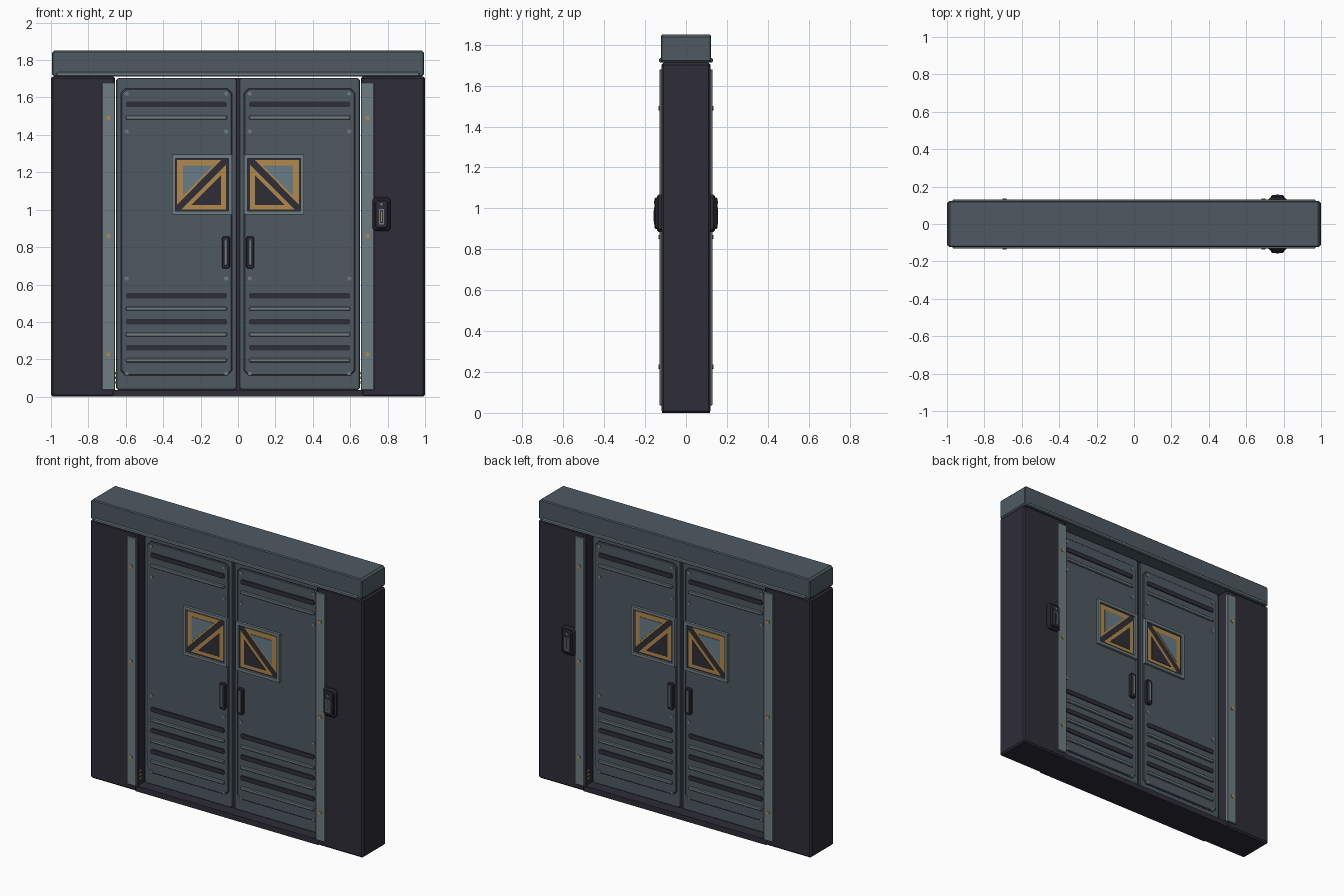
import bpy, bmesh, math

cube = bpy.data.objects.get("Cube")
if cube:
    bpy.data.objects.remove(cube, do_unlink=True)


def material(name, rgb):
    m = bpy.data.materials.new(name)
    m.use_nodes = True
    linear = [(c / 255 / 12.92 if c < 11 else ((c / 255 + 0.055) / 1.055) ** 2.4) for c in rgb]
    m.diffuse_color = (*linear, 1)
    m.node_tree.nodes["Principled BSDF"].inputs["Base Color"].default_value = (*linear, 1)
    return m


STEEL = material("blue grey steel", (78, 90, 98))
DARK = material("charcoal", (46, 45, 55))
TRIM = material("light grey trim", (112, 125, 130))
GOLD = material("ochre", (178, 138, 76))
GLASS = material("pale blue grey", (103, 124, 135))


def rect(x0, x1, z0, z1, cut=0.0):
    """Rectangle in the front plane, with optional cut corners."""
    if not cut:
        return [(x0, z0), (x1, z0), (x1, z1), (x0, z1)]
    c = cut
    return [(x0 + c, z0), (x1 - c, z0), (x1, z0 + c), (x1, z1 - c),
            (x1 - c, z1), (x0 + c, z1), (x0, z1 - c), (x0, z0 + c)]


def disc(x, z, r, n=10):
    return [(x + r * math.cos(math.tau * i / n), z + r * math.sin(math.tau * i / n))
            for i in range(n)]


def part(name, outlines, y0, y1, mat, mirror="xy", bevel=0.0):
    """Extrude outlines from y0 to y1, then mirror to the other sides."""
    bm = bmesh.new()
    for pts in outlines:
        front = [bm.verts.new((x, y0, z)) for x, z in pts]
        back = [bm.verts.new((x, y1, z)) for x, z in pts]
        bm.faces.new(front)
        bm.faces.new(back[::-1])
        for i in range(len(pts)):
            j = (i + 1) % len(pts)
            bm.faces.new((front[j], front[i], back[i], back[j]))
    bmesh.ops.recalc_face_normals(bm, faces=bm.faces)
    me = bpy.data.meshes.new(name)
    bm.to_mesh(me)
    bm.free()
    me.materials.append(mat)
    ob = bpy.data.objects.new(name, me)
    bpy.context.collection.objects.link(ob)
    if bevel:
        b = ob.modifiers.new("Bevel", "BEVEL")
        b.width = bevel
        b.segments = 1
        b.limit_method = "ANGLE"
        b.angle_limit = math.radians(50)
    if mirror:
        m = ob.modifiers.new("Mirror", "MIRROR")
        m.use_axis = ("x" in mirror, "y" in mirror, False)
        m.use_mirror_merge = False
    return ob


# Surrounding frame
part("side_wall", [rect(0.658, 1.0, 0, 1.712)], -0.12, 0.12, DARK, "x", 0.01)
part("threshold", [rect(-0.67, 0.67, 0, 0.036)], -0.118, 0.118, DARK, "")
part("lintel", [rect(-0.995, 0.995, 1.712, 1.85, 0.012)], -0.123, 0.123, STEEL, "", 0.006)
part("lintel_lip", [rect(-0.97, 0.97, 1.713, 1.735)], -0.132, 0.132, TRIM, "", 0.005)

# Door jamb trims and their bolts
part("jamb_trim", [rect(0.658, 0.728, 0.036, 1.68)], -0.129, -0.11, TRIM, "xy", 0.003)
part("trim_bolt", [disc(0.693, z, 0.011) for z in (0.225, 0.86, 1.49)],
     -0.135, -0.125, GOLD)
for name, sx, y in (("front_jamb_marker", -1, -0.085), ("back_jamb_marker", 1, 0.085)):
    part(name, [rect(sx * 0.652, sx * 0.659, z, z + 0.012) for z in (0.07, 0.095, 0.12)],
         y - 0.012, y + 0.012, GOLD, "")

# Door leaves with raised panels
part("door_leaf", [rect(0.007, 0.652, 0.036, 1.705, 0.012)], -0.048, 0.048, STEEL, "x", 0.004)
part("door_seal", [rect(-0.03, 0.03, 0.036, 1.705)], -0.04, 0.04, DARK, "")
part("door_panel_edge", [rect(0.029, 0.629, 0.112, 1.651, 0.026)], -0.0495, -0.04, DARK)
part("door_panel", [rect(0.033, 0.625, 0.116, 1.647, 0.025)], -0.055, -0.04, STEEL, "xy", 0.004)

# Louvres and rivets
part("dark_louvre", [rect(0.06, 0.6, z - 0.015, z + 0.015, 0.007)
                     for z in (0.262, 0.401, 0.54, 1.563)], -0.062, -0.05, DARK)
part("light_louvre", [rect(0.06, 0.6, z - 0.011, z + 0.011, 0.004)
                      for z in (0.195, 0.333, 0.471, 1.493)], -0.066, -0.05, TRIM, "xy", 0.004)
part("door_rivet", [disc(x, z, 0.011) for x in (0.063, 0.595)
                    for z in (0.123, 0.632, 1.418, 1.62)], -0.06, -0.05, TRIM)

# Square windows split by a diagonal bar
L, R, B, T = 0.033, 0.353, 0.973, 1.294
W = 0.019
part("window_frame", [rect(L, R, B, B + W), rect(L, R, T - W, T),
                      rect(L, L + W, B + W, T - W), rect(R - W, R, B + W, T - W)],
     -0.072, -0.05, TRIM)
part("window_backing", [rect(L + W, R - W, B + W, T - W)], -0.059, -0.05, DARK)
part("window_gold", [[(0.088, 1.267), (0.325, 1.267), (0.325, 1.028)],
                     [(0.063, 1.242), (0.063, 1.002), (0.302, 1.002)]], -0.063, -0.055, GOLD)
part("window_pane", [[(0.132, 1.236), (0.294, 1.236), (0.294, 1.074)]], -0.066, -0.06, GLASS)
part("window_dark_pane", [[(0.09, 1.184), (0.09, 1.024), (0.25, 1.024)]], -0.066, -0.06, DARK)

# Door handles
part("handle_plate", [rect(0.044, 0.086, 0.685, 0.858, 0.008)], -0.075, -0.05, DARK, "xy", 0.004)
part("handle_grip", [rect(0.056, 0.075, 0.702, 0.842, 0.004)], -0.083, -0.07, TRIM, "xy", 0.003)

# Wall control box on both faces
part("control_box", [rect(0.72, 0.815, 0.885, 1.068, 0.014)], -0.142, -0.11, DARK, "y", 0.008)
part("control_cover", [rect(0.733, 0.802, 0.9, 1.053, 0.01)], -0.154, -0.135, DARK, "y", 0.006)
part("control_light", [disc(0.767, 1.03, 0.007)], -0.156, -0.15, TRIM, "y")
part("control_slot_rim", [rect(0.753, 0.781, 0.922, 1.003)], -0.156, -0.15, TRIM, "y")
part("control_slot", [rect(0.759, 0.775, 0.928, 0.997)], -0.157, -0.15, DARK, "y")
part("control_slot_line", [rect(0.765, 0.769, 0.935, 0.99)], -0.158, -0.15, GOLD, "")
